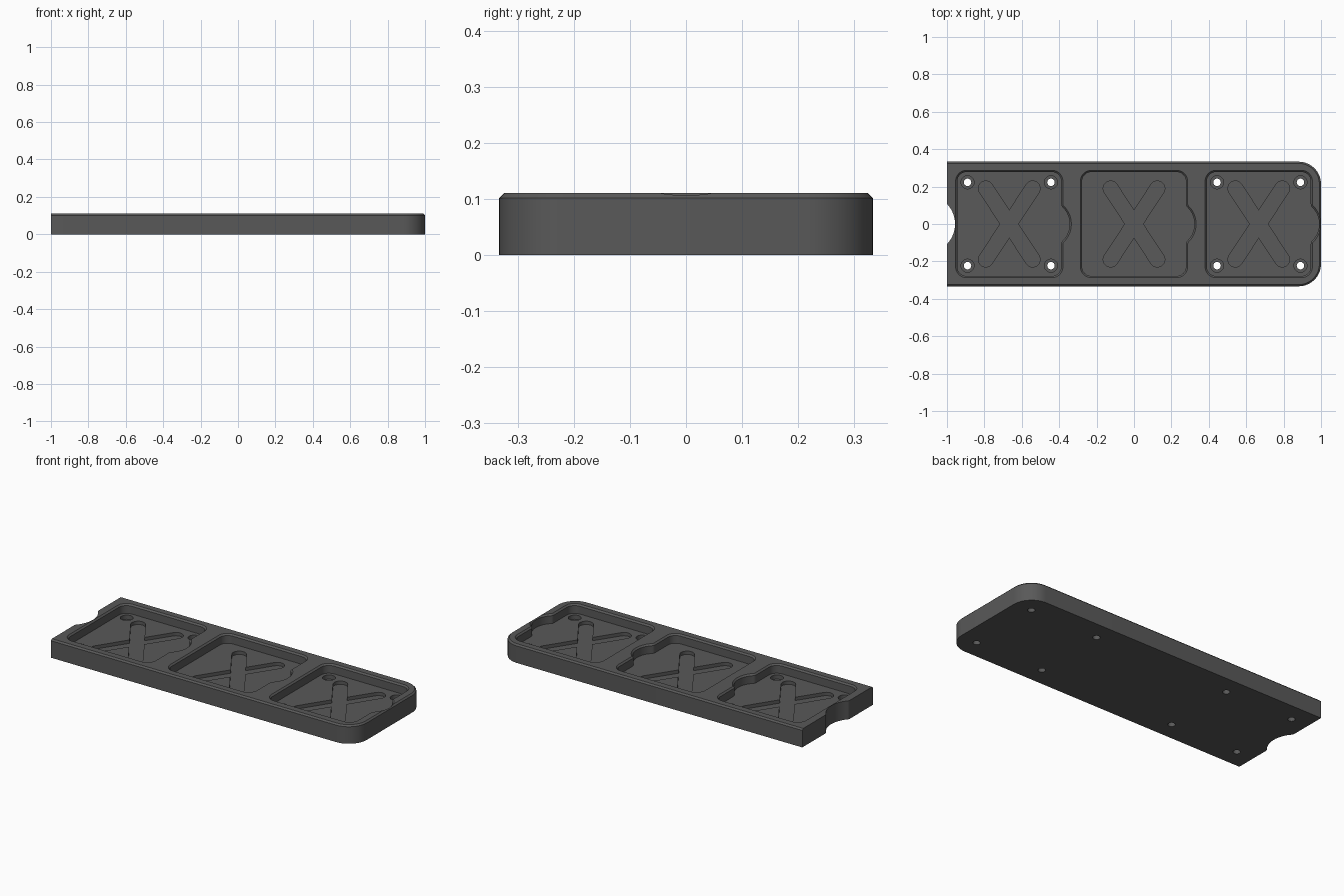
import bpy, bmesh, math
from mathutils import Vector

if "Cube" in bpy.data.objects:
    bpy.data.objects.remove(bpy.data.objects["Cube"])

H, HALF_Y, CH = 0.11, 0.333, 0.009      # height, half depth, edge chamfer
FLOOR, GROOVE = 0.055, 0.035            # pocket floor and cross groove heights

mat = bpy.data.materials.new("dark_grey")
mat.diffuse_color = (0.1, 0.1, 0.1, 1)
mat.use_nodes = True
mat.node_tree.nodes["Principled BSDF"].inputs["Base Color"].default_value = mat.diffuse_color


def arc(cx, cy, r, a0, a1, n=12):
    """Points on an arc, angles in degrees."""
    return [(cx + r * math.cos(math.radians(a0 + (a1 - a0) * i / n)),
             cy + r * math.sin(math.radians(a0 + (a1 - a0) * i / n))) for i in range(n + 1)]


def loft(name, sections):
    """Closed solid through (outline, z) sections with equal point counts."""
    bm = bmesh.new()
    rings = [[bm.verts.new((x, y, z)) for x, y in pts] for pts, z in sections]
    n = len(rings[0])
    bm.faces.new(rings[0][::-1])
    bm.faces.new(rings[-1])
    for a, b in zip(rings, rings[1:]):
        for i in range(n):
            j = (i + 1) % n
            bm.faces.new((a[i], a[j], b[j], b[i]))
    bmesh.ops.recalc_face_normals(bm, faces=bm.faces)
    me = bpy.data.meshes.new(name)
    bm.to_mesh(me)
    bm.free()
    ob = bpy.data.objects.new(name, me)
    bpy.context.collection.objects.link(ob)
    me.materials.append(mat)
    return ob


def bulge(cx, w, R, f):
    """Round bulge beyond the line x = w, blended into it by fillets."""
    dy = math.sqrt((R + f) ** 2 - (w + f - cx) ** 2)
    a = math.degrees(math.atan2(dy, w + f - cx))
    return (arc(w + f, -dy, f, 180, 180 - a, 6) + arc(cx, 0, R, -a, a, 28)[1:-1]
            + arc(w + f, dy, f, 180 + a, 180, 6))


def tray_outline(g):
    """Square left end, rounded right end, shrunk by g."""
    r, y = 0.12 - g, HALF_Y - g
    return ([(-1, -y)] + arc(0.88, -HALF_Y + 0.12, r, -90, 0, 16)
            + arc(0.88, HALF_Y - 0.12, r, 0, 90, 16) + [(-1, y)])


def pocket_outline(px, g):
    """Rounded square with a finger bulge on the right, grown by g."""
    c, r = 0.228, 0.05 + g
    pts = (arc(c, -c, r, -90, 0) + bulge(0.198, 0.278 + g, 0.125 + g, 0.025 - g)
           + arc(c, c, r, 0, 90) + arc(-c, c, r, 90, 180) + arc(-c, -c, r, 180, 270))
    return [(px + x, y) for x, y in pts]


def stroke(px, s):
    """Rounded bar, one arm of the cross."""
    a = math.degrees(math.atan2(0.19, 0.125 * s))
    e = Vector((0.125 * s, 0.19))
    return (arc(px + e.x, e.y, 0.04, a - 90, a + 90, 16)
            + arc(px - e.x, -e.y, 0.04, a + 90, a + 270, 16))


def disc(x, y, r):
    return arc(x, y, r, 0, 360 - 360 / 32, 31)


tray = loft("tray", [(tray_outline(0), 0), (tray_outline(0), H - CH), (tray_outline(CH), H)])

# Finger notch through the left end
notch = bulge(-1.112, -1, 0.155, 0.025) + [(-1.1, 0.13), (-1.1, -0.13)]
cutters = [loft("notch_cutter", [(notch, -0.1), (notch, 0.2)])]

for px in (-0.667, 0, 0.667):
    # Pocket with chamfered rim
    base, top = pocket_outline(px, 0), pocket_outline(px, CH)
    wide = pocket_outline(px, CH + 0.0005)
    cutters.append(loft("pocket_cutter", [(base, FLOOR), (base, H - CH), (top, H), (wide, H + 0.05)]))
    # Cross groove in the floor
    for s in (1, -1):
        arm = stroke(px, s)
        cutters.append(loft("cross_cutter", [(arm, GROOVE), (arm, 0.08 + 0.003 * s)]))
    # Counterbored corner holes in the end pockets
    if px:
        for sx in (1, -1):
            for sy in (1, -1):
                x, y = px + sx * 0.223, sy * 0.223
                cutters.append(loft("bore_cutter", [(disc(x, y, 0.035), 0.03), (disc(x, y, 0.035), 0.075)]))
                cutters.append(loft("hole_cutter", [(disc(x, y, 0.02), -0.05), (disc(x, y, 0.02), 0.07)]))

# Apply the cuts, then remove the cutters
bpy.context.view_layer.objects.active = tray
tray.select_set(True)
for c in cutters:
    m = tray.modifiers.new("cut", 'BOOLEAN')
    m.operation, m.solver, m.object = 'DIFFERENCE', 'EXACT', c
    bpy.ops.object.modifier_apply(modifier=m.name)
for c in cutters:
    bpy.data.objects.remove(c)

bpy.ops.object.select_all(action='DESELECT')
tray.select_set(True)
bpy.ops.object.shade_smooth_by_angle(angle=math.radians(30))
